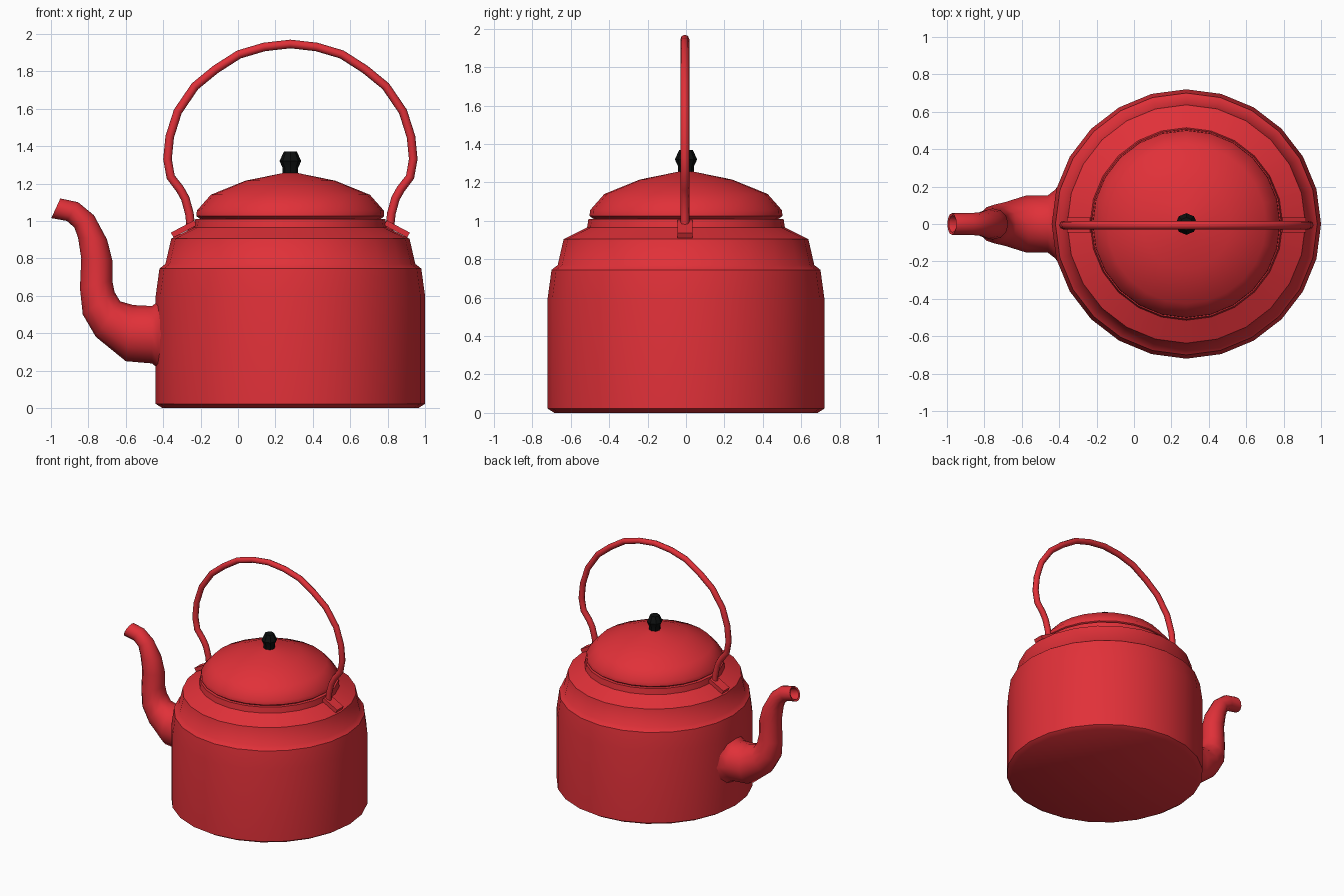
import bpy, bmesh, math
from mathutils import Vector

if "Cube" in bpy.data.objects:
    bpy.data.objects.remove(bpy.data.objects["Cube"])

CX = 0.28  # axis of the kettle body


def material(name, rgb):
    m = bpy.data.materials.new(name)
    m.diffuse_color = (*rgb, 1)
    m.use_nodes = True
    m.node_tree.nodes["Principled BSDF"].inputs["Base Color"].default_value = m.diffuse_color
    return m


red = material("red enamel", (0.75, 0.03, 0.04))
black = material("black plastic", (0.004, 0.005, 0.005))


def finish(name, bm, mat, angle=40):
    bmesh.ops.remove_doubles(bm, verts=bm.verts, dist=1e-5)
    bmesh.ops.recalc_face_normals(bm, faces=bm.faces)
    me = bpy.data.meshes.new(name)
    bm.to_mesh(me)
    bm.free()
    me.materials.append(mat)
    ob = bpy.data.objects.new(name, me)
    bpy.context.collection.objects.link(ob)
    bpy.ops.object.select_all(action='DESELECT')
    ob.select_set(True)
    bpy.context.view_layer.objects.active = ob
    bpy.ops.object.shade_smooth_by_angle(angle=math.radians(angle))
    return ob


def bridge(bm, rings, caps):
    n = len(rings[0])
    for a, b in zip(rings, rings[1:]):
        for i in range(n):
            j = (i + 1) % n
            bm.faces.new((a[i], a[j], b[j], b[i]))
    if caps:
        bm.faces.new(rings[0])
        bm.faces.new(rings[-1])


def lathe(name, profile, sides, mat, angle=40):
    bm = bmesh.new()
    rings = []
    for r, z in profile:
        rings.append([bm.verts.new((CX + r * math.cos(2 * math.pi * i / sides),
                                    r * math.sin(2 * math.pi * i / sides), z))
                      for i in range(sides)])
    bridge(bm, rings, True)
    return finish(name, bm, mat, angle)


def tube(name, pairs, sides, mat, y=0.0, caps=True):
    """Round tube through opposite edge points (lower, upper) in the xz plane."""
    bm = bmesh.new()
    rings = []
    for lo, hi in pairs:
        lo, hi = Vector((lo[0], y, lo[1])), Vector((hi[0], y, hi[1]))
        mid, half = (lo + hi) / 2, (hi - lo) / 2
        side = Vector((0, half.length, 0))
        rings.append([bm.verts.new(mid + half * math.cos(2 * math.pi * i / sides)
                                   + side * math.sin(2 * math.pi * i / sides))
                      for i in range(sides)])
    bridge(bm, rings, caps)
    return finish(name, bm, mat, 50)


# Body with stepped shoulder and rim
lathe("body", [(0.685, 0), (0.72, 0.022), (0.72, 0.60), (0.70, 0.745), (0.668, 0.77),
               (0.637, 0.905), (0.515, 0.965), (0.508, 1.01), (0.47, 1.01)], 24, red)

# Domed lid
lathe("lid", [(0.46, 1.0), (0.485, 1.012), (0.502, 1.025), (0.50, 1.055), (0.425, 1.14),
              (0.24, 1.215), (0.02, 1.26)], 24, red)

# Lid knob
lathe("lid_knob", [(0.042, 1.245), (0.042, 1.285), (0.058, 1.32), (0.035, 1.37)], 8, black)

# Curved spout: flared root, S bend, hollow tip
tube("spout", [((-0.39, 0.17), (-0.39, 0.62)), ((-0.425, 0.21), (-0.42, 0.575)),
               ((-0.46, 0.238), (-0.46, 0.545)), ((-0.60, 0.25), (-0.56, 0.55)),
               ((-0.76, 0.38), (-0.63, 0.57)), ((-0.83, 0.50), (-0.66, 0.62)),
               ((-0.845, 0.64), (-0.672, 0.68)), ((-0.838, 0.80), (-0.672, 0.79)),
               ((-0.855, 0.91), (-0.70, 0.90)), ((-0.875, 0.965), (-0.77, 1.03)),
               ((-0.915, 1.00), (-0.855, 1.10)), ((-0.998, 1.015), (-0.95, 1.12)),
               ((-0.99, 1.027), (-0.95, 1.108)), ((-0.915, 1.015), (-0.865, 1.085)),
               ((-0.88, 0.985), (-0.785, 1.02))], 12, red)

# Hoop handle, mirrored about the body axis
half = [(0.53, 0.95), (0.54, 1.04), (0.562, 1.12), (0.59, 1.17), (0.64, 1.235), (0.657, 1.33),
        (0.645, 1.45), (0.602, 1.585), (0.51, 1.72), (0.40, 1.81), (0.275, 1.89),
        (0.14, 1.93)]
path = ([Vector((CX - x, z)) for x, z in half] + [Vector((CX, 1.946))]
        + [Vector((CX + x, z)) for x, z in reversed(half)])
pairs = []
for i, p in enumerate(path):
    t = (path[min(i + 1, len(path) - 1)] - path[max(i - 1, 0)]).normalized()
    n = Vector((-t.y, t.x)) * 0.023
    pairs.append((p - n, p + n))
tube("handle", pairs, 8, red, y=-0.006)

# Lugs holding the handle ends on the shoulder
for s, label in ((-1, "left"), (1, "right")):
    bm = bmesh.new()
    bmesh.ops.create_cube(bm, size=1)
    ob = finish("handle_lug_" + label, bm, red)
    ob.scale = (0.14, 0.08, 0.03)
    ob.rotation_euler = (0, s * math.radians(28), 0)
    ob.location = (CX + s * 0.57, -0.005, 0.957)
